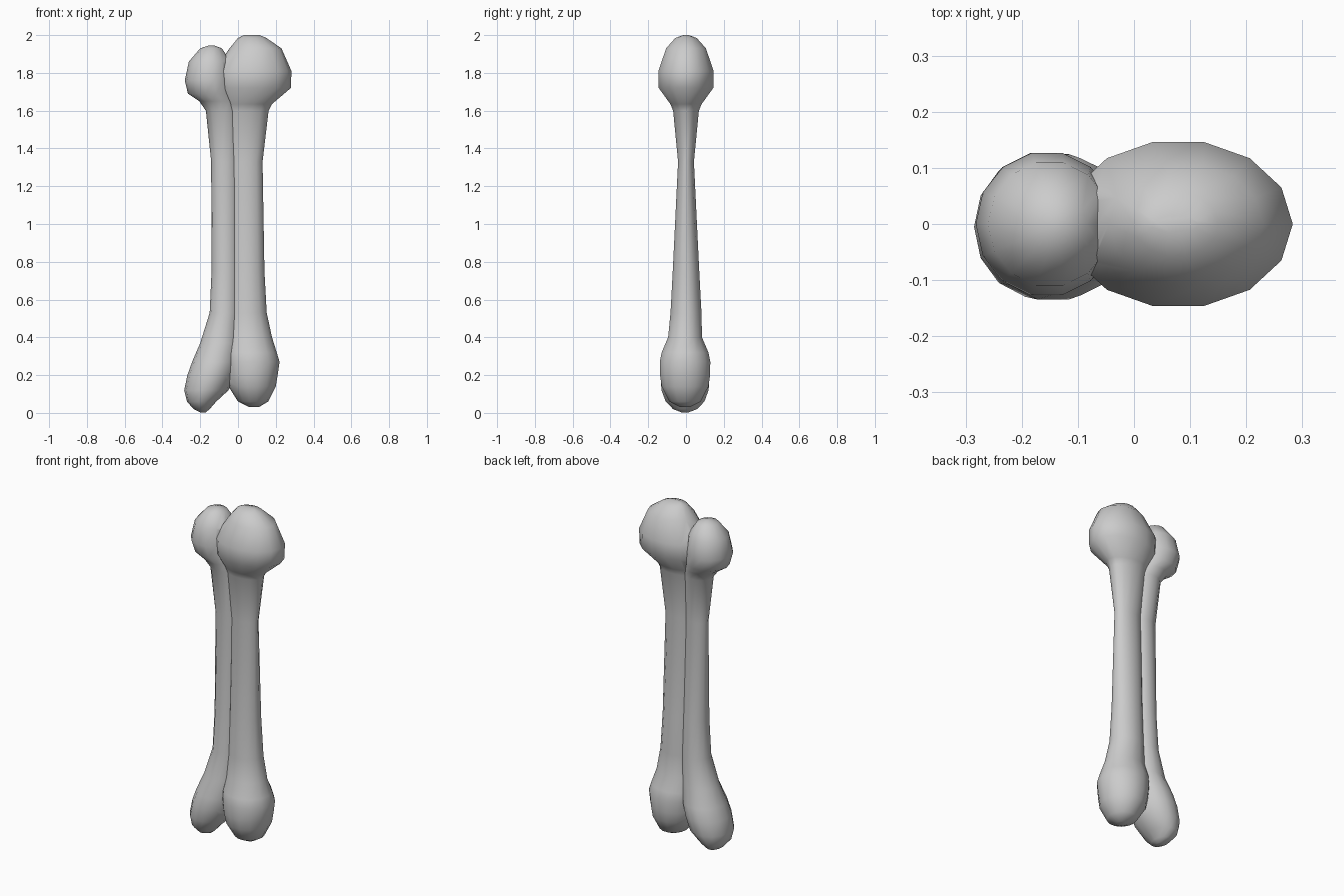
import bpy, bmesh, math

SIDES = 14


def column(name, rows):
    """Loft elliptical rings: each row is z, left x, right x, half depth."""
    bm = bmesh.new()
    rings = []
    for z, xl, xr, ry in rows:
        cx, rx = (xl + xr) / 2, (xr - xl) / 2
        cy = -0.005 if z < 0.5 else 0.0
        rings.append([bm.verts.new((cx + rx * math.cos(2 * math.pi * i / SIDES),
                                    cy + ry * math.sin(2 * math.pi * i / SIDES), z))
                      for i in range(SIDES)])
    for a, b in zip(rings, rings[1:]):
        for i in range(SIDES):
            j = (i + 1) % SIDES
            bm.faces.new((a[i], a[j], b[j], b[i]))
    bm.faces.new(rings[0][::-1])
    bm.faces.new(rings[-1])
    bmesh.ops.recalc_face_normals(bm, faces=bm.faces[:])
    mesh = bpy.data.meshes.new(name)
    bm.to_mesh(mesh)
    bm.free()
    ob = bpy.data.objects.new(name, mesh)
    bpy.context.collection.objects.link(ob)
    return ob


# Larger right half: lower knuckle, shaft, upper knuckle
bone = column("bone", [
    (0.03, 0.06, 0.11, 0.025), (0.06, 0.0, 0.16, 0.085),
    (0.14, -0.05, 0.20, 0.127), (0.20, -0.065, 0.21, 0.136),
    (0.27, -0.075, 0.22, 0.137), (0.32, -0.075, 0.205, 0.127),
    (0.40, -0.065, 0.18, 0.092), (0.53, -0.05, 0.152, 0.084),
    (0.75, -0.045, 0.14, 0.072), (1.33, -0.045, 0.13, 0.043),
    (1.60, -0.07, 0.162, 0.07), (1.635, -0.08, 0.18, 0.085),
    (1.72, -0.12, 0.28, 0.148), (1.81, -0.125, 0.283, 0.15),
    (1.93, -0.045, 0.23, 0.108), (1.985, 0.0, 0.15, 0.058),
    (2.0, 0.03, 0.115, 0.015)])

# Smaller left half, leaning outward at both ends
left = column("left_half", [
    (0.003, -0.20, -0.17, 0.02), (0.02, -0.235, -0.15, 0.065),
    (0.06, -0.27, -0.115, 0.105), (0.12, -0.285, -0.05, 0.128),
    (0.20, -0.268, -0.02, 0.133), (0.27, -0.243, 0.0, 0.125),
    (0.37, -0.20, 0.01, 0.095), (0.53, -0.15, 0.01, 0.08),
    (0.75, -0.14, 0.005, 0.068), (1.33, -0.142, 0.0, 0.041),
    (1.60, -0.17, 0.0, 0.068), (1.65, -0.205, -0.01, 0.09),
    (1.69, -0.265, -0.02, 0.113), (1.76, -0.282, -0.03, 0.13),
    (1.86, -0.26, -0.04, 0.112), (1.93, -0.20, -0.085, 0.06),
    (1.945, -0.155, -0.125, 0.015)])

# Fuse the halves so they meet in a crease
mod = bone.modifiers.new("fuse", 'BOOLEAN')
mod.operation = 'UNION'
mod.solver = 'EXACT'
mod.object = left
bpy.context.view_layer.objects.active = bone
bone.select_set(True)
bpy.ops.object.modifier_apply(modifier=mod.name)
bpy.data.objects.remove(left, do_unlink=True)
bpy.ops.object.shade_smooth_by_angle(angle=math.radians(60))
